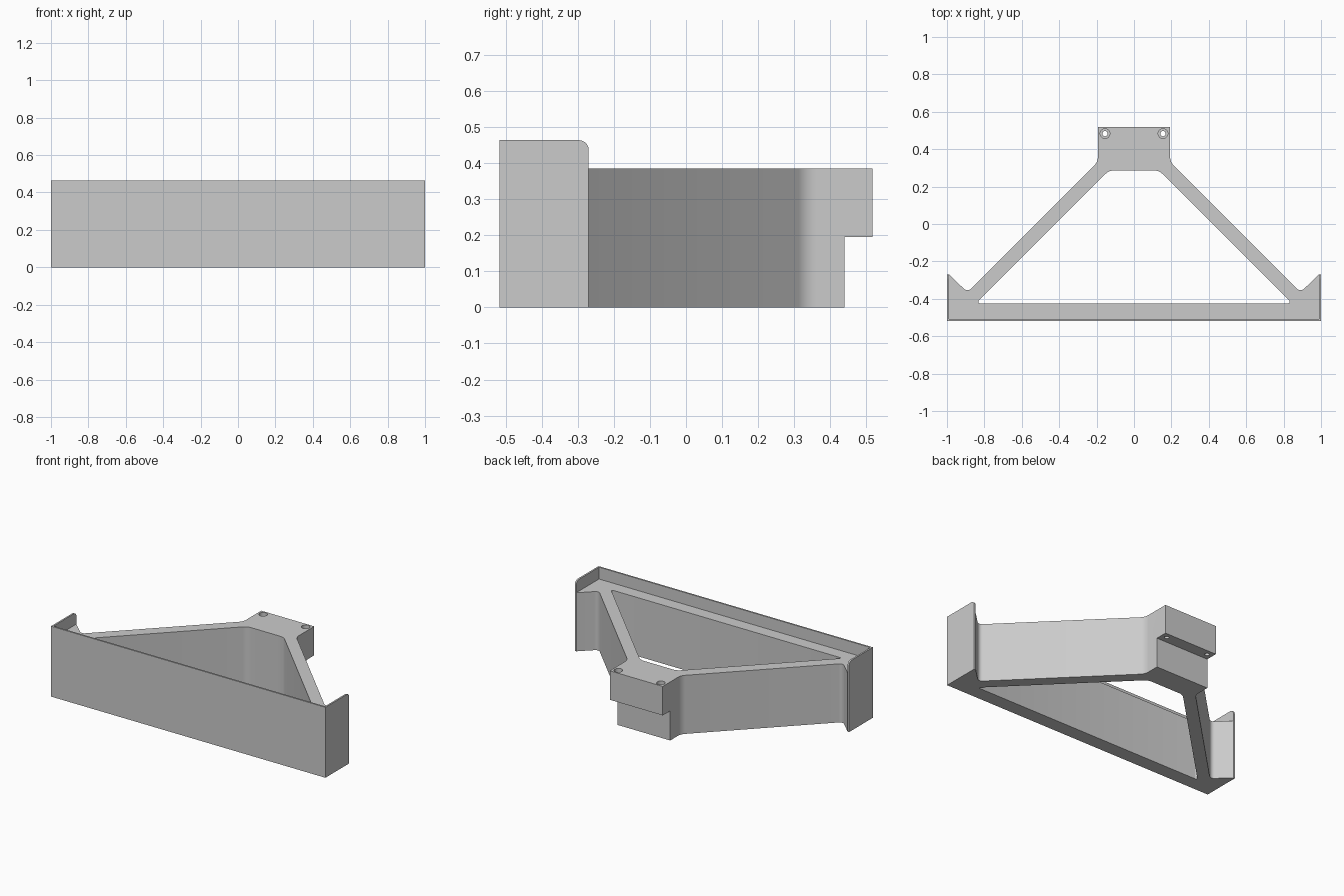
import bpy, bmesh, math
from mathutils import Vector

if "Cube" in bpy.data.objects:
    bpy.data.objects.remove(bpy.data.objects["Cube"], do_unlink=True)

grey = bpy.data.materials.new("light_grey")
grey.use_nodes = True
grey.diffuse_color = (0.6, 0.6, 0.6, 1)
grey.node_tree.nodes["Principled BSDF"].inputs["Base Color"].default_value = (0.6, 0.6, 0.6, 1)

HALF_Y, PLATE, LIP_Y = 0.518, 0.011, -0.27
FRAME_TOP, LIP_TOP = 0.386, 0.464


def mirrored(half):
    """Closed outline from its +x half, given as (x, y, corner radius)."""
    return half + [(-x, y, r) for x, y, r in reversed(half)]


def rounded(points, steps=8):
    """Replace each corner that has a radius by a tangent arc."""
    out = []
    for i, (x, y, r) in enumerate(points):
        p = Vector((x, y))
        if r == 0:
            out.append(p)
            continue
        a = (Vector(points[i - 1][:2]) - p).normalized()
        b = (Vector(points[(i + 1) % len(points)][:2]) - p).normalized()
        half = a.angle(b) / 2
        centre = p + (a + b).normalized() * r / math.sin(half)
        start = p + a * r / math.tan(half) - centre
        end = p + b * r / math.tan(half) - centre
        sweep = start.angle(end)
        for k in range(steps + 1):
            t = k / steps
            v = (start * math.sin((1 - t) * sweep) + end * math.sin(t * sweep)) / math.sin(sweep)
            out.append(centre + v)
    return out


def prism(name, outline, z0, z1):
    bm = bmesh.new()
    face = bm.faces.new([bm.verts.new((x, y, z0)) for x, y in outline])
    top = bmesh.ops.extrude_face_region(bm, geom=[face])["geom"]
    verts = [v for v in top if isinstance(v, bmesh.types.BMVert)]
    bmesh.ops.translate(bm, verts=verts, vec=(0, 0, z1 - z0))
    bmesh.ops.recalc_face_normals(bm, faces=bm.faces)
    mesh = bpy.data.meshes.new(name)
    bm.to_mesh(mesh)
    bm.free()
    mesh.materials.append(grey)
    obj = bpy.data.objects.new(name, mesh)
    bpy.context.collection.objects.link(obj)
    return obj


def activate(obj):
    bpy.ops.object.select_all(action="DESELECT")
    obj.select_set(True)
    bpy.context.view_layer.objects.active = obj


def cut(obj, cutter):
    cutter.hide_render = True
    mod = obj.modifiers.new("cut", "BOOLEAN")
    mod.operation, mod.solver, mod.object = "DIFFERENCE", "EXACT", cutter
    activate(obj)
    bpy.ops.object.modifier_apply(modifier=mod.name)
    bpy.data.objects.remove(cutter, do_unlink=True)


def disc(cx, cy, r, n=32):
    return [(cx + r * math.cos(math.tau * k / n), cy + r * math.sin(math.tau * k / n)) for k in range(n)]


# Triangular frame with the mounting block at the back
inner_x = 1 - PLATE
frame = prism("bracket_frame", rounded(mirrored([
    (inner_x, PLATE - HALF_Y, 0),
    (inner_x, LIP_Y, 0),
    (0.89, -0.365, 0.027),
    (0.193, 0.332, 0.07),
    (0.193, HALF_Y, 0),
])), 0, FRAME_TOP)

# Open window in the middle of the frame
cut(frame, prism("window_cutter", rounded(mirrored([
    (0.844, -0.424, 0.008),
    (0.133, 0.287, 0.07),
])), -0.1, 0.6))

# Step under the mounting block
cut(frame, prism("step_cutter", rounded(mirrored([
    (0.4, 0.44, 0), (0.4, 0.7, 0)])), -0.1, 0.195))

# Counterbored screw holes
for side in (-1, 1):
    cut(frame, prism("hole_cutter", disc(side * 0.155, 0.483, 0.014), -0.1, 0.6))
    cut(frame, prism("bore_cutter", disc(side * 0.155, 0.483, 0.026), FRAME_TOP - 0.05, 0.6))

# Thin front plate wrapping around both sides
plate = prism("front_plate", rounded(mirrored([
    (1, -HALF_Y, 0),
    (1, LIP_Y, 0),
    (inner_x, LIP_Y, 0),
    (inner_x, PLATE - HALF_Y, 0),
])), 0, LIP_TOP)

# Round the upper rear corner of each side wing
bm = bmesh.new()
bm.from_mesh(plate.data)
corners = [e for e in bm.edges if all(
    v.co.z > LIP_TOP - 0.001 and abs(v.co.y - LIP_Y) < 0.001 for v in e.verts)]
bmesh.ops.bevel(bm, geom=corners, offset=0.027, segments=8, profile=0.5, affect="EDGES")
bm.to_mesh(plate.data)
bm.free()

for obj in (frame, plate):
    activate(obj)
    bpy.ops.object.shade_smooth_by_angle(angle=math.radians(30))
